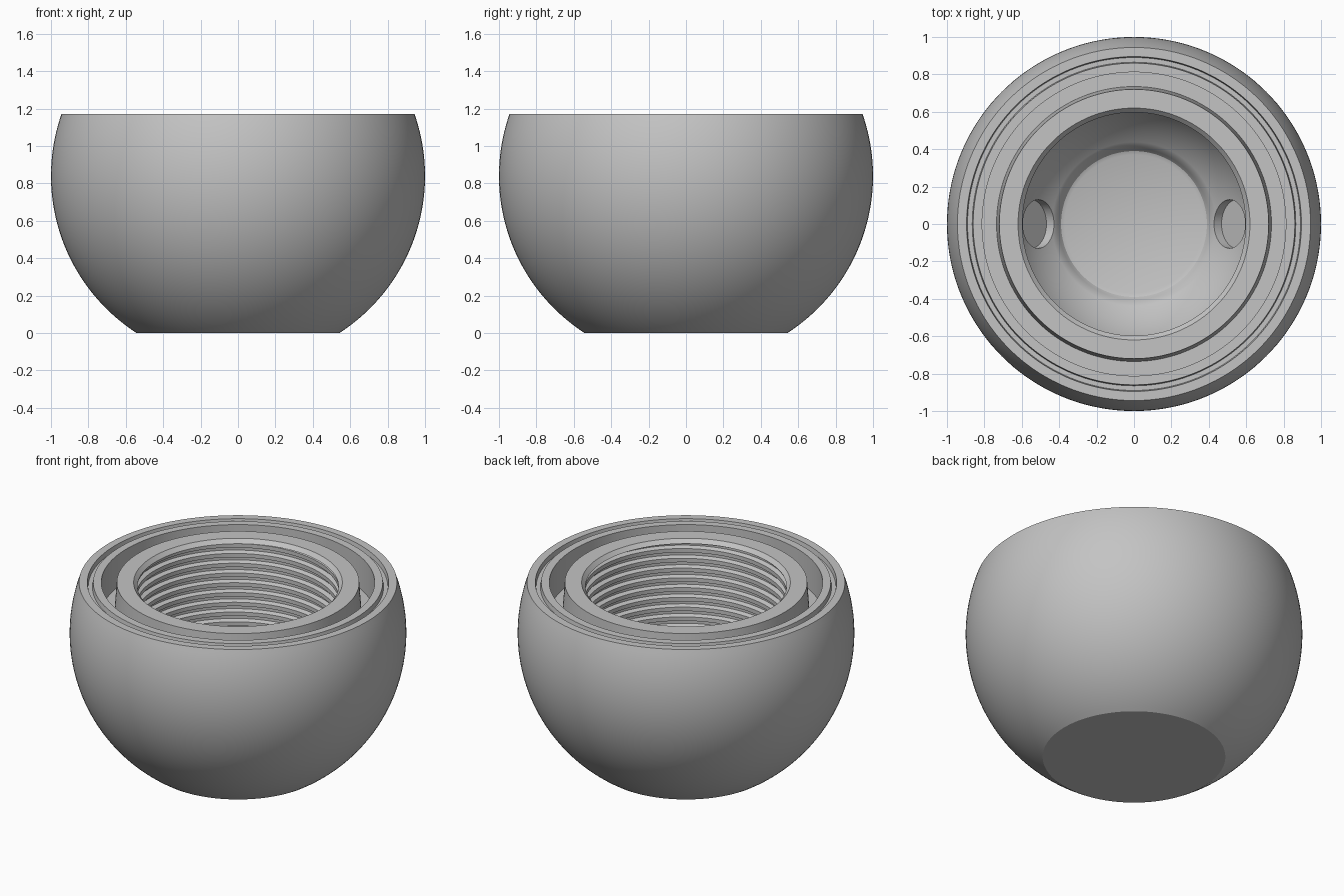
import bpy, bmesh, math
from mathutils import Vector

if "Cube" in bpy.data.objects:
    bpy.data.objects.remove(bpy.data.objects["Cube"], do_unlink=True)

SEG = 144
CENTRE = 0.84      # height of the sphere centre
TOP = 1.17
FULL = 2 * math.pi

grey = bpy.data.materials.new("plain_grey")
grey.use_nodes = True
grey.diffuse_color = (0.55, 0.55, 0.55, 1)
grey.node_tree.nodes["Principled BSDF"].inputs["Base Color"].default_value = grey.diffuse_color


def make_object(name, bm):
    mesh = bpy.data.meshes.new(name)
    bm.to_mesh(mesh)
    bm.free()
    mesh.materials.append(grey)
    obj = bpy.data.objects.new(name, mesh)
    bpy.context.collection.objects.link(obj)
    return obj


def activate(obj):
    bpy.ops.object.select_all(action='DESELECT')
    obj.select_set(True)
    bpy.context.view_layer.objects.active = obj


def arc(radius, r_from, r_to, steps, upper_end=False):
    """Points on a sphere section between two distances from the axis."""
    a = math.asin(r_from / radius)
    b = math.asin(r_to / radius)
    if upper_end:
        b = math.pi - b
    angles = [a + (b - a) * i / steps for i in range(steps + 1)]
    return [(radius * math.sin(t), CENTRE - radius * math.cos(t)) for t in angles]


def lathe(name, profile):
    bm = bmesh.new()
    verts = [bm.verts.new((r, 0, z)) for r, z in profile]
    edges = [bm.edges.new(pair) for pair in zip(verts, verts[1:])]
    bmesh.ops.spin(bm, geom=verts + edges, cent=(0, 0, 0), axis=(0, 0, 1),
                   angle=FULL, steps=SEG, use_duplicate=False)
    bmesh.ops.remove_doubles(bm, verts=bm.verts, dist=0.0002)
    bmesh.ops.recalc_face_normals(bm, faces=bm.faces)
    return make_object(name, bm)


# Bowl body: outer sphere, rim groove, deep trench, inner collar and hollow
outer = [(0, 0)] + arc(1.0, 0.5426, 0.944, 40, upper_end=True)
rim = [(0.944, TOP), (0.895, TOP), (0.89, TOP - 0.03), (0.865, TOP - 0.03),
       (0.86, TOP), (0.812, TOP), (0.812, TOP - 0.21)]
collar = [(0.735, TOP - 0.21), (0.72, TOP), (0.62, TOP), (0.597, 1.145),
          (0.64, 1.145), (0.64, 0.52)]
hollow = arc(0.68, 0.6, 0.42, 12)
floor = [(0.405, 0.278), (0.39, 0.258), (0.37, 0.25), (0, 0.25)]
body = lathe("bowl_body", outer + rim[1:] + collar + hollow + floor)

# Two round sockets sunk into the hollow
for side in (1, -1):
    axis = Vector((side * math.sin(math.radians(50)), 0, -math.cos(math.radians(50))))
    bm = bmesh.new()
    bmesh.ops.create_cone(bm, cap_ends=True, segments=48, radius1=0.13,
                          radius2=0.13, depth=0.22)
    cutter = make_object("socket_cutter", bm)
    cutter.hide_render = True
    cutter.rotation_mode = 'QUATERNION'
    cutter.rotation_quaternion = axis.to_track_quat('Z', 'Y')
    cutter.location = Vector((0, 0, CENTRE)) + axis * 0.61
    bpy.context.view_layer.update()
    activate(body)
    mod = body.modifiers.new("socket", 'BOOLEAN')
    mod.operation = 'DIFFERENCE'
    mod.solver = 'EXACT'
    mod.object = cutter
    bpy.ops.object.modifier_apply(modifier=mod.name)
    bpy.data.objects.remove(cutter, do_unlink=True)

# Screw thread: a helical sheet lining the collar
PITCH, LOW, HIGH = 0.064, 0.52, 1.145
tooth = [(0.0, 0.6), (0.4, 0.6), (0.55, 0.627), (0.85, 0.627)]
turns = int((HIGH - LOW) / PITCH) + 3
bm = bmesh.new()
columns = []
for i in range(SEG + 1):
    angle = FULL * i / SEG
    column = []
    for k in range(turns):
        for part, r in tooth:
            z = LOW + PITCH * (k - 1 + part + i / SEG)
            z = min(max(z, LOW), HIGH)
            column.append(bm.verts.new((r * math.cos(angle), r * math.sin(angle), z)))
    columns.append(column)
for left, right in zip(columns, columns[1:]):
    for j in range(len(left) - 1):
        if left[j].co.z < HIGH and right[j + 1].co.z > LOW:
            bm.faces.new((left[j], left[j + 1], right[j + 1], right[j]))
bmesh.ops.remove_doubles(bm, verts=bm.verts, dist=0.0001)
loose = [v for v in bm.verts if not v.link_faces]
bmesh.ops.delete(bm, geom=loose, context='VERTS')
thread = make_object("screw_thread", bm)

for obj in (body, thread):
    activate(obj)
    bpy.ops.object.shade_smooth_by_angle(angle=math.radians(25))
